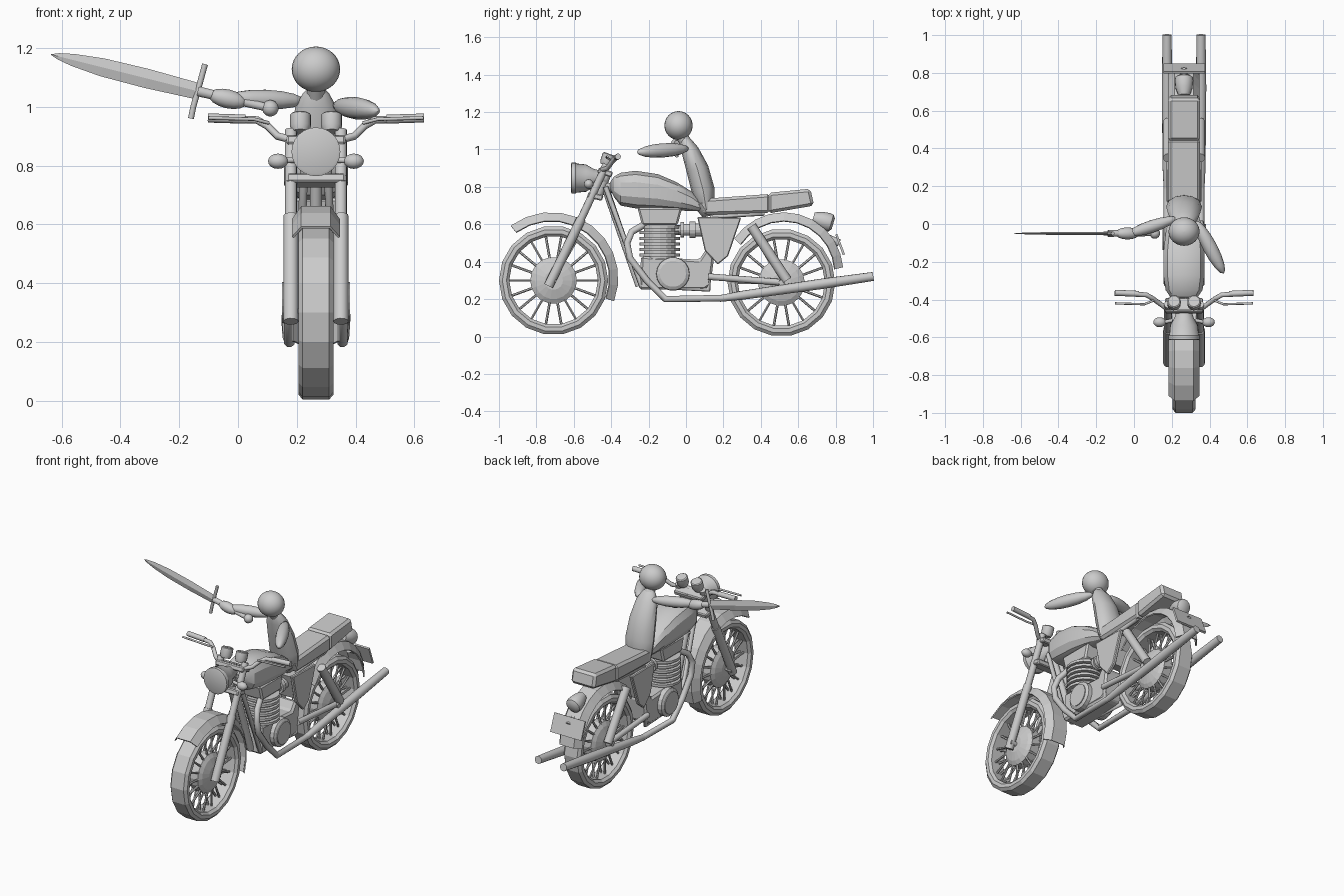
import bpy, bmesh, math
from mathutils import Vector

if "Cube" in bpy.data.objects:
    bpy.data.objects.remove(bpy.data.objects["Cube"])

CX = 0.265  # centre line of the bike


def P(x, y, z):
    return Vector((CX + x, y, z))


def make(name, verts, faces, smooth=None, bevel=0, solid=0):
    me = bpy.data.meshes.new(name)
    me.from_pydata([tuple(v) for v in verts], [], faces)
    bm = bmesh.new()
    bm.from_mesh(me)
    bmesh.ops.remove_doubles(bm, verts=bm.verts, dist=1e-5)
    bmesh.ops.recalc_face_normals(bm, faces=bm.faces)
    bm.to_mesh(me)
    bm.free()
    if smooth:
        for p in me.polygons:
            p.use_smooth = True
        me.set_sharp_from_angle(angle=math.radians(smooth))
    ob = bpy.data.objects.new(name, me)
    bpy.context.collection.objects.link(ob)
    if bevel:
        m = ob.modifiers.new("bevel", 'BEVEL')
        m.width, m.segments = bevel, 1
    if solid:
        m = ob.modifiers.new("thickness", 'SOLIDIFY')
        m.thickness = solid
    return ob


def loft(name, rings, closed=False, **kw):
    n, k = len(rings[0]), len(rings)
    faces = [(i * n + j, i * n + (j + 1) % n, (i + 1) % k * n + (j + 1) % n, (i + 1) % k * n + j)
             for i in range(k if closed else k - 1) for j in range(n)]
    if not closed:
        faces += [tuple(range(n)), tuple(range((k - 1) * n, k * n))]
    return make(name, [v for r in rings for v in r], faces, **kw)


def lathe(name, origin, axis, profile, n=16, closed=False, **kw):
    # profile: (distance along axis, radius)
    q = Vector((1, 0, 0)).rotation_difference(Vector(axis).normalized())
    rings = [[origin + q @ Vector((t, max(r, 1e-4) * math.cos(2 * math.pi * j / n),
                                   max(r, 1e-4) * math.sin(2 * math.pi * j / n)))
              for j in range(n)] for t, r in profile]
    return loft(name, rings, closed, **kw)


def rod(name, a, b, r, r2=None, n=10):
    return lathe(name, a, b - a, [(0, r), ((b - a).length, r if r2 is None else r2)], n, smooth=40)


def ellipsoid(name, a, b, r, n=12, rings=8):
    h = (b - a).length / 2
    prof = [(h - h * math.cos(math.pi * i / rings), r * math.sin(math.pi * i / rings)) for i in range(rings + 1)]
    return lathe(name, a, b - a, prof, n, smooth=60)


def tube(name, pts, r, n=2):
    cu = bpy.data.curves.new(name, 'CURVE')
    cu.dimensions = '3D'
    cu.bevel_depth, cu.bevel_resolution, cu.use_fill_caps = r, n, True
    sp = cu.splines.new('POLY')
    sp.points.add(len(pts) - 1)
    for p, v in zip(sp.points, pts):
        p.co = (*v, 1)
    ob = bpy.data.objects.new(name, cu)
    bpy.context.collection.objects.link(ob)
    return ob


def extrude(name, prof, hw, x=0, **kw):
    return loft(name, [[P(x + s * hw, y, z) for y, z in prof] for s in (-1, 1)], **kw)


def wheel(name, y, z, R):
    c = P(0, y, z)
    lathe(name + "_tyre", c, (1, 0, 0), [(-.045, R - .055), (-.06, R - .04), (-.06, R - .018), (-.045, R),
          (.045, R), (.06, R - .018), (.06, R - .04), (.045, R - .055)], 18, True)
    lathe(name + "_hub", c, (1, 0, 0), [(-.06, .05), (-.045, .10), (-.03, .125), (.03, .125), (.045, .10), (.06, .05)], 18)
    rod(name + "_axle", c - Vector((.1, 0, 0)), c + Vector((.1, 0, 0)), .016)
    for i in range(18):
        a = 2 * math.pi * i / 18
        d = Vector((0, math.cos(a), math.sin(a)))
        for s in (-1, 1):
            rod(name + "_spoke", c + d * .11 + Vector((s * .028, 0, 0)), c + d * (R - .05) + Vector((s * .012, 0, 0)), .007, n=6)


def fender(name, y, z, a0, a1, r0, r1, bump):
    N, verts = 10, []
    for i in range(N + 1):
        t = i / N
        a = math.radians(a0 + (a1 - a0) * t)
        r = r0 + (r1 - r0) * t + bump * math.sin(math.pi * t)
        for x, dr in ((-.082, -.045), (-.05, 0), (.05, 0), (.082, -.045)):
            verts.append(P(x, y + (r + dr) * math.cos(a), z + (r + dr) * math.sin(a)))
    faces = [(i * 4 + j, i * 4 + j + 1, i * 4 + j + 5, i * 4 + j + 4) for i in range(N) for j in range(3)]
    make(name, verts, faces, solid=.008)


# wheels and fenders
wheel("front_wheel", -.708, .30, .292)
wheel("rear_wheel", .51, .288, .288)
fender("front_fender", -.708, .30, 128, -19, .372, .342, 0)
fender("rear_fender", .51, .288, 137, 14, .345, .34, .035)

# front fork, clamps, headlight, gauges
for s in (-1, 1):
    rod("fork_leg", P(s * .085, -.735, .27), P(s * .085, -.56, .63), .026)
    rod("fork_tube", P(s * .085, -.56, .63), P(s * .085, -.425, .92), .021)
    rod("turn_signal_stem", P(s * .06, -.51, .82), P(s * .11, -.52, .817), .01)
    ellipsoid("turn_signal", P(s * .095, -.52, .815), P(s * .163, -.52, .815), .026)
    lathe("gauge", P(s * .053, -.43, .915), (0, .35, 1), [(0, .028), (.02, .036), (.06, .036), (.065, .03)], 14, smooth=40)
    # levers and grips
    tube("lever", [P(s * .16, -.405, .945), P(s * .21, -.425, .958), P(s * .365, -.42, .962)], .006)
    rod("grip", P(s * .24, -.37, .958), P(s * .367, -.364, .962), .016)
    # rear shocks
    rod("rear_shock", P(s * .085, .35, .59), P(s * .085, .54, .30), .027)
    rod("swing_arm", P(s * .075, .12, .32), P(s * .075, .53, .288), .018)
    # exhaust pipe and muffler
    tube("exhaust_pipe", [P(s * .05, -.22, .60), P(s * .075, -.29, .56), P(s * .09, -.315, .50), P(s * .09, -.30, .42),
                          P(s * .09, -.21, .30), P(s * .09, -.11, .20), P(s * .09, .2, .205)], .019)
    lathe("muffler", P(s * .09, .18, .203), (0, .82, .118), [(0, .018), (.12, .024), (.55, .028), (.83, .024)], 12, smooth=40)
    # round engine covers
    lathe("engine_cover", P(s * .07, -.07, .335), (s, 0, 0), [(0, .09), (.03, .088), (.04, .07), (.045, .07)], 18)
    extrude("side_panel", [(.06, .64), (.295, .635), (.225, .43), (.17, .385), (.10, .46)], .012, s * .075, bevel=.005)

half = [(.0, -.45, .89), (.09, -.45, .89), (.13, -.42, .90), (.165, -.395, .935), (.2, -.375, .955), (.365, -.365, .962)]
tube("handlebar", [P(-x, y, z) for x, y, z in reversed(half[1:])] + [P(*p) for p in half], .013)
extrude("upper_clamp", [(-.475, .875), (-.465, .905), (-.39, .88), (-.40, .85)], .1, bevel=.006)
extrude("lower_clamp", [(-.53, .745), (-.52, .775), (-.44, .755), (-.45, .725)], .1, bevel=.006)
rod("steering_head", P(0, -.48, .74), P(0, -.42, .89), .03)
lathe("headlight", P(0, -.615, .847), (0, 1, 0), [(0, .074), (.004, .083), (.025, .083), (.03, .078), (.08, .073),
      (.12, .05), (.19, .03)], 24, smooth=40)

# frame
rod("down_tube", P(0, -.44, .82), P(0, -.25, .27), .021)
for s in (-1, 1):
    tube("frame_tube", [P(s * .04, -.43, .80), P(s * .06, -.24, .27), P(s * .06, .12, .25), P(s * .06, .14, .64),
                        P(s * .06, .42, .66)], .014)
rod("top_tube", P(0, -.43, .80), P(0, .15, .68), .025)

# fuel tank: (y, bottom, top, half width)
rings = []
for y, lo, hi, w in [(-.405, .785, .825, .03), (-.385, .745, .855, .075), (-.35, .70, .875, .10), (-.27, .685, .886, .112),
                     (-.15, .68, .868, .112), (-.05, .675, .825, .10), (.03, .67, .775, .085), (.1, .67, .70, .06)]:
    ring = []
    for j in range(12):
        a = 2 * math.pi * (j + .5) / 12
        c, s = math.cos(a), math.sin(a)
        ring.append(P(w * math.copysign(abs(c) ** .7, c), y, (lo + hi) / 2 + (hi - lo) / 2 * math.copysign(abs(s) ** .7, s) / .976))
    rings.append(ring)
loft("fuel_tank", rings, smooth=25)

# seat in two steps
extrude("seat_front", [(.06, .72), (.12, .738), (.45, .762), (.45, .66), (.1, .65)], .085, bevel=.015)
extrude("seat_back", [(.44, .768), (.665, .79), (.685, .70), (.44, .658)], .085, bevel=.015)

# engine
extrude("crankcase", [(-.25, .25), (-.24, .43), (.07, .41), (.11, .47), (.15, .42), (.13, .27), (.1, .25)], .075, bevel=.012)
fins = [(0, .085)]
for i in range(6):
    t = .012 + i * .03
    fins += [(t, .085), (t, .108), (t + .016, .108), (t + .016, .085)]
lathe("cylinder_fins", P(0, -.14, .415), (0, 0, 1), fins, 16)
extrude("cylinder_head", [(-.235, .595), (-.26, .69), (-.02, .69), (-.045, .595)], .075, bevel=.01)
lathe("carburettor", P(0, -.06, .57), (0, 1, 0), [(0, .028), (.03, .028), (.03, .042), (.05, .042), (.05, .032), (.08, .032),
      (.08, .045), (.11, .045), (.11, .035), (.2, .035)], 14)
extrude("air_box", [(.07, .63), (.25, .63), (.2, .45), (.12, .47)], .065)

# tail light and plate
lathe("tail_light", P(0, .68, .635), (0, 1, -.3), [(0, .03), (.04, .045), (.08, .05), (.10, .047), (.112, .03)], 14, smooth=40)
extrude("plate", [(.798, .545), (.808, .55), (.85, .44), (.838, .435)], .11)
rod("plate_bracket", P(0, .75, .53), P(0, .82, .50), .02)

# rider torso: (y, z, half x, half y)
rings = [[P(hx * math.cos(k * math.pi / 6), y + hy * math.sin(k * math.pi / 6), z + .25 * hy * math.sin(k * math.pi / 6))
          for k in range(12)]
         for y, z, hx, hy in [(.115, .642, .04, .025), (.108, .68, .088, .045), (.092, .78, .095, .06), (.06, .90, .086, .058),
                              (.02, 1.0, .07, .045), (0, 1.045, .045, .03), (-.015, 1.07, .02, .015)]]
loft("torso", rings, smooth=40)
rod("neck", P(0, .01, 1.02), P(0, -.035, 1.09), .032)
head = ellipsoid("head", Vector((0, 0, -.077)), Vector((0, 0, .077)), .077, 24, 16)
head.location = P(0, -.04, 1.128)
head.scale = (1.07, .98, 1)
ellipsoid("resting_arm", P(.065, .015, 1.005), P(.21, -.262, .985), .038)
ellipsoid("sword_arm", P(-.04, .03, 1.02), P(-.30, -.055, 1.03), .034)

# sword: handle, pommel, guard, diamond-section blade
tip, base, pommel = Vector((-.636, -.05, 1.178)), Vector((-.137, -.05, 1.053)), Vector((.11, -.05, .995))
d = (tip - base).normalized()
up, L = Vector((-d.z, 0, d.x)), (tip - base).length
rod("sword_handle", pommel, base, .014, .018)
ellipsoid("hand", Vector((.03, -.05, 1.012)), Vector((-.10, -.05, 1.042)), .032)
ellipsoid("pommel", pommel - d * .028, pommel + d * .028, .028)
tube("sword_guard", [Vector((-.112, -.05, 1.145)), Vector((-.127, -.05, 1.09)), base, Vector((-.152, -.05, 1.0)),
                     Vector((-.16, -.05, .96))], .01)
loft("sword_blade", [[base + d * L * t + up * w, base + d * L * t + Vector((0, th, 0)), base + d * L * t - up * w,
                      base + d * L * t - Vector((0, th, 0))]
                     for t, w, th in [(0, .028, .008), (.35, .033, .008), (.65, .031, .007), (.85, .021, .005),
                                      (.95, .011, .003), (1, .001, .001)]])
